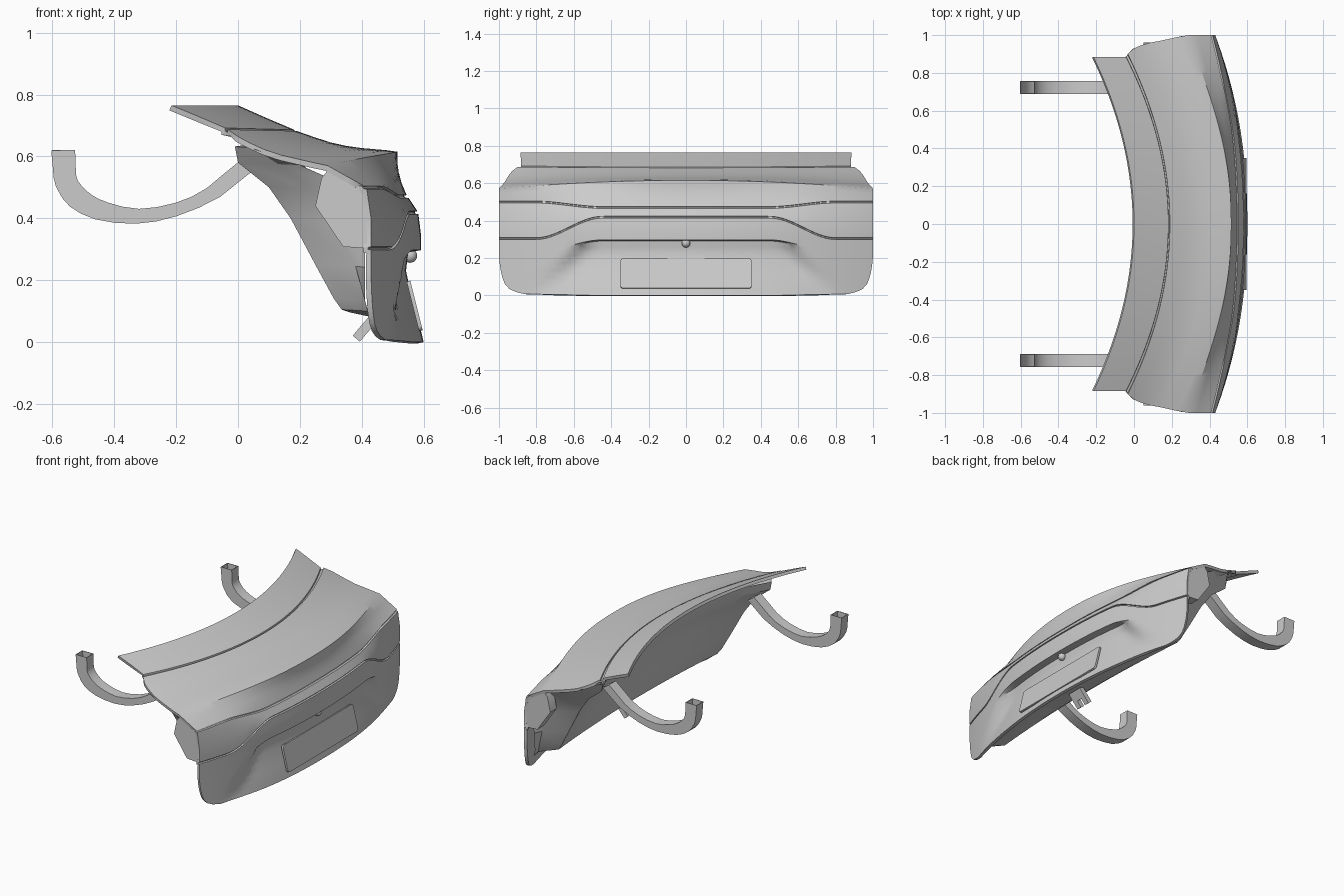
import bpy, bmesh, math
from mathutils import Vector

if "Cube" in bpy.data.objects:
    bpy.data.objects.remove(bpy.data.objects["Cube"])

N = 64  # columns across the width


def smooth(a, b, v):
    t = max(0, min(1, (v - a) / (b - a)))
    return t * t * (3 - 2 * t)


def interp(table, z):
    for (z0, x0), (z1, x1) in zip(table, table[1:]):
        if z >= z1:
            return x0 + (x1 - x0) * (z - z0) / (z1 - z0)
    return table[-1][1]


def finish(name, bm, angle=30, thick=0):
    me = bpy.data.meshes.new(name)
    bm.to_mesh(me)
    bm.free()
    ob = bpy.data.objects.new(name, me)
    bpy.context.collection.objects.link(ob)
    bpy.ops.object.select_all(action='DESELECT')
    ob.select_set(True)
    bpy.context.view_layer.objects.active = ob
    if thick:
        m = ob.modifiers.new("thickness", 'SOLIDIFY')
        m.thickness, m.offset = thick, -1
        bpy.ops.object.modifier_apply(modifier=m.name)
    bpy.ops.object.shade_smooth_by_angle(angle=math.radians(angle))
    return ob


def loft(name, rows, thick=0, flip=False, closed=False):
    bm = bmesh.new()
    g = [[bm.verts.new(p) for p in r] for r in rows]
    for a, b in zip(g, g[1:]):
        n = len(a)
        for c in range(n if closed else n - 1):
            d = (c + 1) % n
            f = [a[c], b[c], b[d], a[d]]
            bm.faces.new(f[::-1] if flip else f)
    return finish(name, bm, 30, thick)


def box(name, size, loc, rot_y=0, bevel=0):
    bm = bmesh.new()
    bmesh.ops.create_cube(bm, size=1)
    bmesh.ops.scale(bm, vec=size, verts=bm.verts)
    if bevel:
        # round only the corners seen face-on
        es = [e for e in bm.edges if abs(e.verts[0].co.x - e.verts[1].co.x) > size[0] * .5]
        bmesh.ops.bevel(bm, geom=es, offset=bevel, segments=4, affect='EDGES', profile=.5)
    ob = finish(name, bm)
    ob.location, ob.rotation_euler = loc, (0, rot_y, 0)
    return ob


def prism(name, pts, y0, y1):
    bm = bmesh.new()
    a = [bm.verts.new((x, y0, z)) for x, z in pts]
    b = [bm.verts.new((x, y1, z)) for x, z in pts]
    bm.faces.new(a)
    bm.faces.new(b[::-1])
    for i in range(len(a)):
        j = (i + 1) % len(a)
        bm.faces.new((a[i], b[i], b[j], a[j]))
    bmesh.ops.recalc_face_normals(bm, faces=bm.faces)
    return finish(name, bm)


def rounded(pts):
    # one Catmull-Rom midpoint between each pair of path points
    p = [Vector(q) for q in pts]
    out = []
    for i in range(len(p) - 1):
        mid = (p[i] + p[i + 1]) / 2
        if 0 < i < len(p) - 2:
            mid = (9 * (p[i] + p[i + 1]) - p[i - 1] - p[i + 2]) / 16
        out += [p[i], mid]
    return out + [p[-1]]


def top_row(xc, zc, xe, ye, ze):
    ts = [2 * i / N - 1 for i in range(N + 1)]
    return [Vector((xc + (xe - xc) * t * t, ye * t, zc + (ze - zc) * t * t)) for t in ts]


# Rear face depth at the centre, at the ends and inside the plate recess
CENTRE = [(.615, .515), (.58, .515), (.53, .522), (.475, .545), (.42, .582), (.345, .592), (.29, .592), (0, .6)]
END = [(.57, .29), (.5, .415), (.42, .43), (0, .43)]
RECESS = [(.29, .55), (.23, .543), (.15, .56), (.05, .588), (0, .6)]


def rear_row(zc, ze, ye=1, inset=0, recess=False):
    row = []
    for i in range(N + 1):
        t = 2 * i / N - 1
        y = abs(t) * ye
        s = y * y if zc > .5 else smooth(.45, .8, y)
        z = zc + (ze - zc) * s
        k = y ** 2.2
        x = interp(CENTRE, zc if zc > .5 else z) * (1 - k) + interp(END, z) * k
        if recess:
            lim = .46 + max(0, .29 - zc) * .9
            w = 1 - smooth(lim, lim + .16, y)
            x -= w * max(0, interp(CENTRE, zc) - interp(RECESS, zc))
        row.append(Vector((x - inset, t * ye, z)))
    return row


# Outer skin: window-side deck, seam, top, tail edge, light seams, handle lip, plate recess
skin = [top_row(*r) for r in [
    (0, .765, -.215, .885, .765), (.09, .725, -.125, .883, .728), (.182, .686, -.042, .883, .692),
    (.183, .676, -.041, .884, .682), (.189, .673, -.034, .898, .677), (.190, .682, -.033, .9, .687),
    (.25, .661, 0, .93, .664), (.3, .645, .035, .945, .645), (.35, .634, .085, .96, .622),
    (.4, .627, .14, .97, .604), (.48, .62, .23, .99, .583)]]
skin += [rear_row(*r) for r in [
    (.615, .57), (.58, .545), (.55, .53), (.515, .515), (.475, .504), (.473, .502, 1, .01),
    (.467, .496, 1, .01), (.465, .494), (.444, .4), (.423, .308), (.421, .306, 1, .01),
    (.415, .3, 1, .01), (.413, .298), (.375, .28), (.34, .26), (.297, .232)]]
skin += [rear_row(*r, 0, True) for r in [
    (.29, .225, 1), (.26, .21, 1), (.23, .19, .998), (.19, .16, .995), (.15, .13, .99), (.1, .095, .982),
    (.06, .06, .968), (.035, .035, .945), (.015, .018, .91), (.0, .006, .86)]]
loft("outer_skin", skin, .018)

# Inner panel with side walls that run out to the skin
inner = []
for *r, wall_x in [(.19, .66, -.01, .84, .632, .05), (.2, .6, 0, .84, .58, .2), (.25, .5, .1, .83, .5, .38),
                   (.285, .4, .17, .82, .4, .41), (.32, .25, .25, .81, .25, .41), (.35, .15, .31, .8, .14, .41),
                   (.365, .11, .335, .79, .105, .42), (.39, .092, .365, .78, .095, .43),
                   (.575, .08, .48, .78, .085, .435)]:
    row = top_row(*r)
    e = row[-1]
    bend = Vector((min(e.x + .13, wall_x), e.y + .08, e.z - .005))
    wall = Vector((wall_x, e.y + .12, e.z - .008))
    inner.append([Vector((v.x, -v.y, v.z)) for v in (wall, bend)] + row + [bend, wall])
loft("inner_panel", inner, flip=True)

# Light wings wrapping the two ends, and the hinge arms
outer = [(-.6, .62), (-.592, .53), (-.575, .485), (-.54, .44), (-.46, .4), (-.33, .386), (-.2, .41), (-.06, .472),
         (.05, .56)]
inside = [(-.53, .62), (-.527, .54), (-.51, .505), (-.475, .473), (-.42, .447), (-.32, .427), (-.2, .447),
          (-.1, .494), (.01, .585)]
for s, side in ((1, "left"), (-1, "right")):
    wing = [(.29, .555), (.27, .53), (.25, .44), (.34, .308), (.425, .302), (.425, .44), (.405, .5)]
    prism("light_wing_" + side, wing, s * .93, s * .995)
    a, b = s * .7225 - .03, s * .7225 + .03
    loft("hinge_arm_" + side, [[(o.x, a, o.y), (o.x, b, o.y), (i.x, b, i.y), (i.x, a, i.y)]
                               for o, i in zip(rounded(outer), rounded(inside))], .005, closed=True)

# Number plate panel, camera button and lower latch with two prongs
box("plate_panel", (.012, .7, .165), (.571, 0, .117), -math.atan2(.04, .16), .015)
bm = bmesh.new()
bmesh.ops.create_uvsphere(bm, u_segments=20, v_segments=12, radius=.023)
finish("camera_button", bm).location = (.556, 0, .279)
box("latch_plate", (.03, .1, .06), (.43, 0, .067), math.radians(40))
for y in (-.034, .034):
    box("latch_prong", (.03, .032, .055), (.4, y, .032), math.radians(40))
